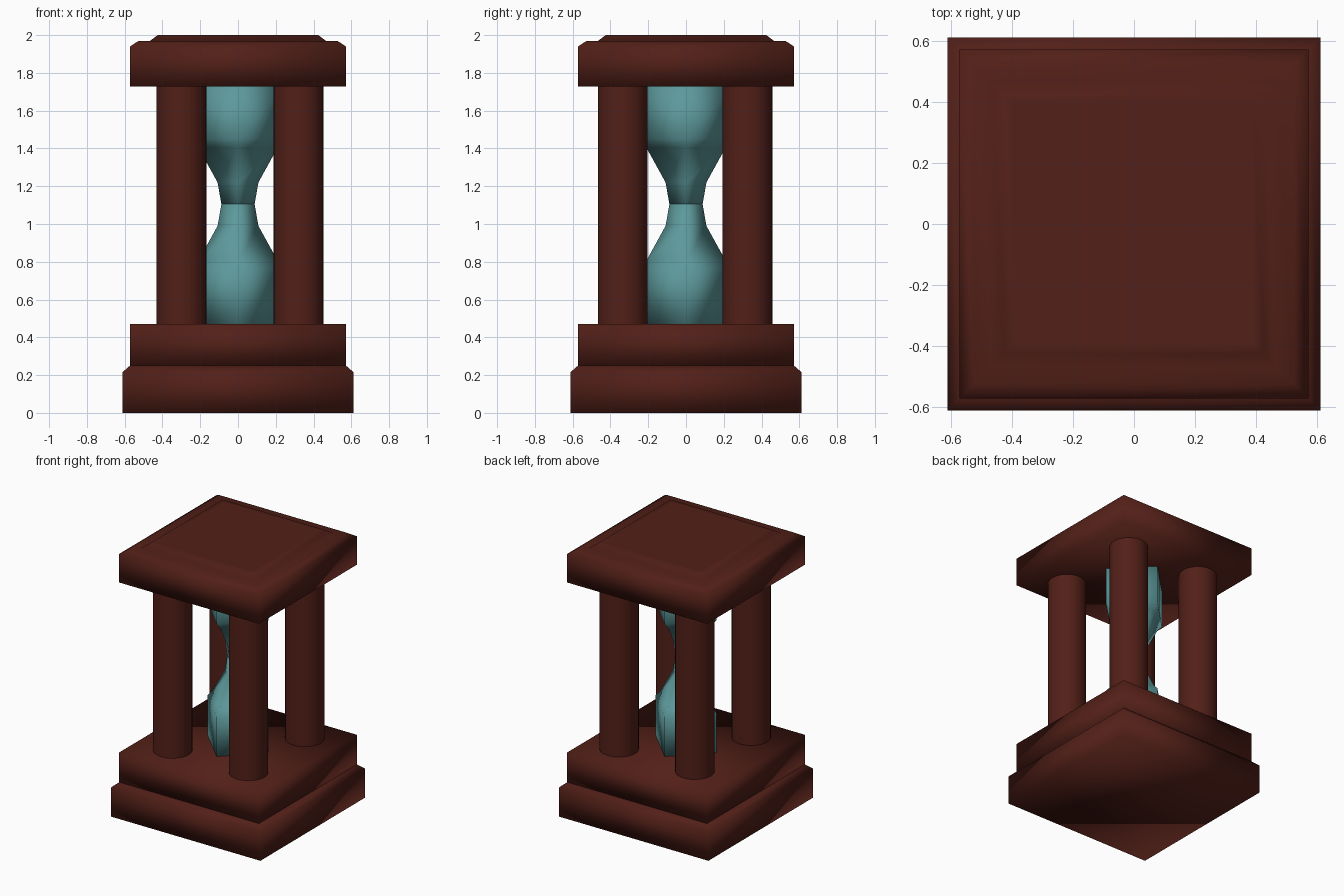
import bpy, bmesh
from math import cos, sin, pi, sqrt

if "Cube" in bpy.data.objects:
    bpy.data.objects.remove(bpy.data.objects["Cube"])


def material(name, color):
    m = bpy.data.materials.new(name)
    m.diffuse_color = color
    m.use_nodes = True
    m.node_tree.nodes["Principled BSDF"].inputs["Base Color"].default_value = m.diffuse_color
    return m


WOOD = material("dark_wood", (0.085, 0.014, 0.009, 1))
GLASS = material("teal_glass", (0.11, 0.32, 0.33, 1))


def turned(name, profile, sides, mat, turn=0.0, center=(0, 0), by_angle=False):
    """Stack rings (radius, z) of the given side count and cap both ends."""
    bm = bmesh.new()
    rings = [[bm.verts.new((center[0] + r * cos(turn + 2 * pi * i / sides),
                            center[1] + r * sin(turn + 2 * pi * i / sides), z))
              for i in range(sides)] for r, z in profile]
    for a, b in zip(rings, rings[1:]):
        for i in range(sides):
            j = (i + 1) % sides
            bm.faces.new((a[i], a[j], b[j], b[i]))
    bm.faces.new(rings[0][::-1])
    bm.faces.new(rings[-1])
    for f in bm.faces:
        f.smooth = True
    me = bpy.data.meshes.new(name)
    bm.to_mesh(me)
    bm.free()
    me.materials.append(mat)
    ob = bpy.data.objects.new(name, me)
    bpy.context.collection.objects.link(ob)
    if by_angle:
        bpy.ops.object.select_all(action='DESELECT')
        ob.select_set(True)
        bpy.context.view_layer.objects.active = ob
        bpy.ops.object.shade_smooth_by_angle()
    return ob


def slab(name, profile):
    """Square slab; the profile is given in half-widths."""
    return turned(name, [(h * sqrt(2), z) for h, z in profile], 4, WOOD, pi / 4)


# Stepped base
slab("base_plinth", [(0.612, 0), (0.612, 0.215), (0.572, 0.25)])
slab("base_step", [(0.572, 0.25), (0.572, 0.47)])

# Top cap with bevelled rim and raised panel
slab("top_cap", [(0.572, 1.728), (0.572, 1.94), (0.525, 1.97),
                 (0.465, 1.97), (0.425, 2.0), (0.39, 2.0)])

# Four round columns
for sx, side in ((-1, "left"), (1, "right")):
    for sy, end in ((-1, "front"), (1, "back")):
        turned(f"column_{end}_{side}", [(0.132, 0.47), (0.132, 1.728)], 32, WOOD,
               center=(0.01 + sx * 0.31, -0.005 + sy * 0.33), by_angle=True)

# Four-sided glass: lower bulb profile, mirrored about the neck
NECK = 1.105
lower = [(0.25, 0.47), (0.25, 0.76), (0.21, 0.805), (0.108, 0.99), (0.088, NECK)]
upper = [(r, min(2 * NECK - z, 1.728)) for r, z in reversed(lower)]
turned("lower_glass_bulb", lower, 4, GLASS)
turned("upper_glass_bulb", upper, 4, GLASS)
